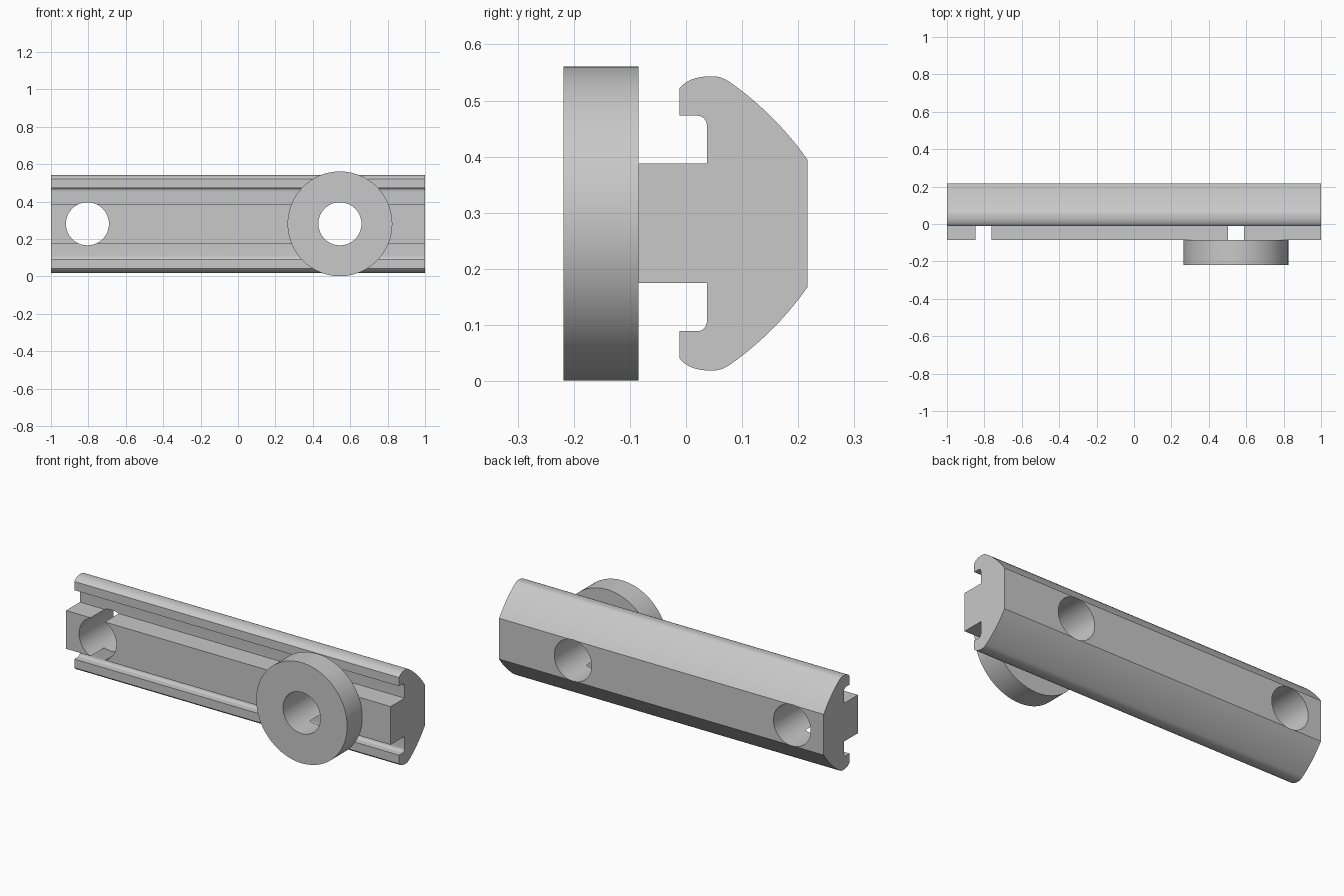
import bpy
import bmesh
import math
from mathutils import Matrix, Vector

cube = bpy.data.objects.get("Cube")
if cube:
    bpy.data.objects.remove(cube, do_unlink=True)

MID_Z = 0.281
HOLE_R = 0.115
WASHER_X = 0.545
HOLES_X = (-0.805, WASHER_X)

grey = bpy.data.materials.new("plain grey")
grey.use_nodes = True
grey.diffuse_color = (0.58, 0.58, 0.58, 1)
grey.node_tree.nodes["Principled BSDF"].inputs["Base Color"].default_value = grey.diffuse_color


def make_object(name, bm):
    bmesh.ops.recalc_face_normals(bm, faces=bm.faces)
    mesh = bpy.data.meshes.new(name)
    bm.to_mesh(mesh)
    bm.free()
    mesh.materials.append(grey)
    obj = bpy.data.objects.new(name, mesh)
    bpy.context.collection.objects.link(obj)
    return obj


def cylinder(name, x, y0, y1, radius):
    bm = bmesh.new()
    place = Matrix.Translation((x, (y0 + y1) / 2, MID_Z)) @ Matrix.Rotation(math.pi / 2, 4, "X")
    bmesh.ops.create_cone(bm, cap_ends=True, segments=96, radius1=radius,
                          radius2=radius, depth=y1 - y0, matrix=place)
    return make_object(name, bm)


def bezier(a, b, c, d, steps=10):
    """Points along a cubic curve, ends included."""
    a, b, c, d = map(Vector, (a, b, c, d))
    ts = [i / steps for i in range(steps + 1)]
    return [tuple(a * (1 - t) ** 3 + b * 3 * t * (1 - t) ** 2
                  + c * 3 * t * t * (1 - t) + d * t ** 3) for t in ts]


def activate(obj):
    bpy.ops.object.select_all(action="DESELECT")
    obj.select_set(True)
    bpy.context.view_layer.objects.active = obj


def cut(obj, cutter):
    activate(obj)
    mod = obj.modifiers.new("hole", "BOOLEAN")
    mod.operation = "DIFFERENCE"
    mod.solver = "EXACT"
    mod.object = cutter
    bpy.ops.object.modifier_apply(modifier=mod.name)
    bpy.data.objects.remove(cutter, do_unlink=True)


# Rail: upper half of the section as (y, height above middle), then mirrored
half = [(-0.085, 0.1065), (0.0375, 0.1065)]
half += bezier((0.0375, 0.172), (0.0375, 0.184), (0.031, 0.192), (0.02, 0.192), 6)
half += [(-0.012, 0.192)]
half += bezier((-0.012, 0.24), (0.0, 0.256), (0.02, 0.262), (0.042, 0.262), 8)
half += bezier((0.05, 0.262), (0.06, 0.262), (0.069, 0.258), (0.078, 0.252), 5)
half += bezier((0.078, 0.252), (0.13, 0.216), (0.18, 0.166), (0.2165, 0.1135))[1:]
section = half + [(y, -h) for y, h in reversed(half)]

bm = bmesh.new()
end = bm.faces.new([bm.verts.new((-1, y, MID_Z + h)) for y, h in section])
extruded = bmesh.ops.extrude_face_region(bm, geom=[end], use_keep_orig=True)
bmesh.ops.translate(bm, vec=(2, 0, 0),
                    verts=[g for g in extruded["geom"] if isinstance(g, bmesh.types.BMVert)])
rail = make_object("rail", bm)

# Two bolt holes, slightly wider than the raised neck
for x in HOLES_X:
    cut(rail, cylinder("hole_cutter", x, -0.5, 0.5, HOLE_R))

# Thick washer seated on the neck
washer = cylinder("washer", WASHER_X, -0.218, -0.085, 0.28)
cut(washer, cylinder("hole_cutter", WASHER_X, -0.5, 0.5, HOLE_R))

for obj in (rail, washer):
    activate(obj)
    bpy.ops.object.shade_smooth_by_angle(angle=math.radians(20))
